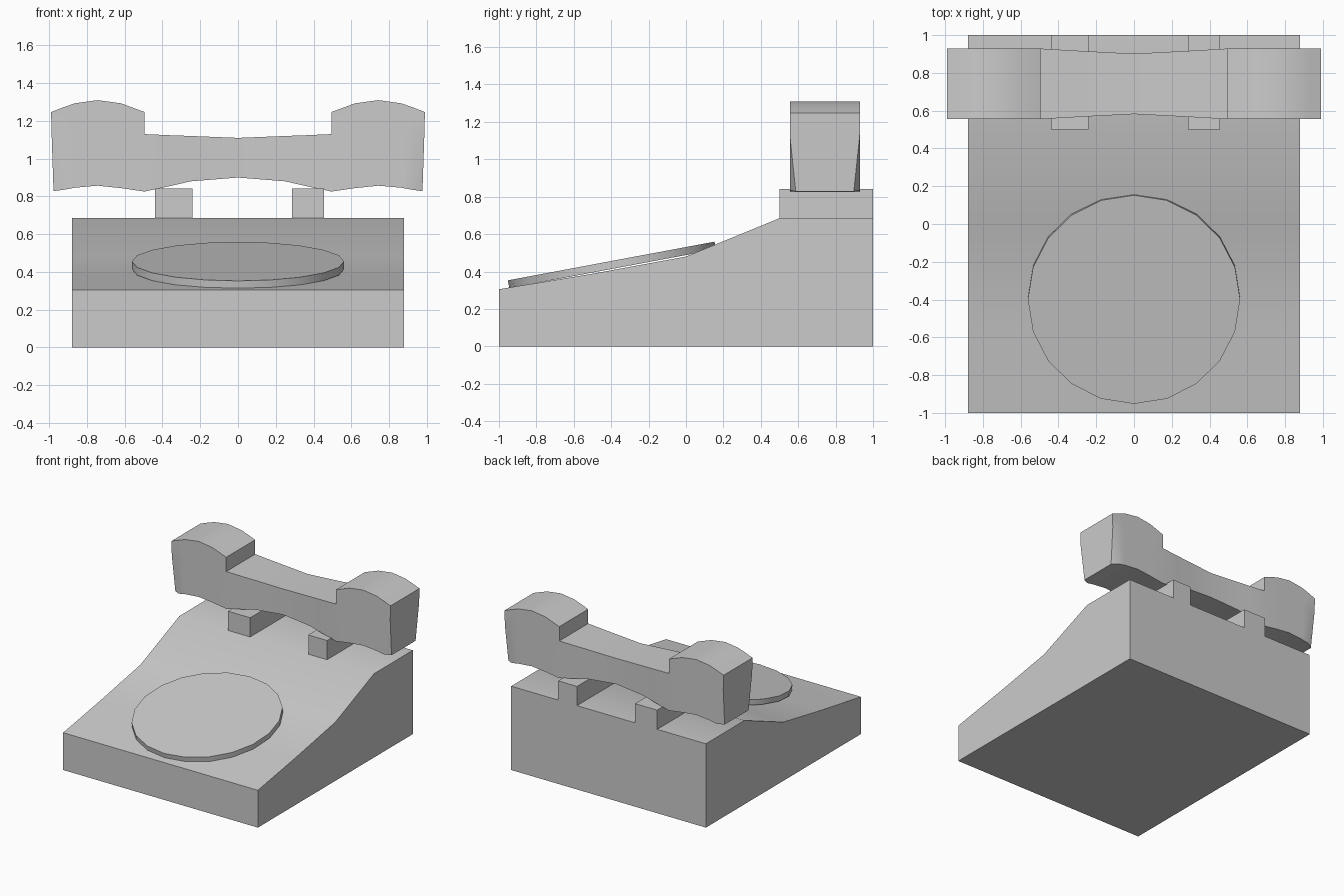
import bpy, bmesh, math
from mathutils import Matrix

if "Cube" in bpy.data.objects:
    bpy.data.objects.remove(bpy.data.objects["Cube"])


def finish(name, bm):
    bmesh.ops.remove_doubles(bm, verts=bm.verts, dist=0.0005)
    bmesh.ops.recalc_face_normals(bm, faces=bm.faces)
    mesh = bpy.data.meshes.new(name)
    bm.to_mesh(mesh)
    bm.free()
    obj = bpy.data.objects.new(name, mesh)
    bpy.context.collection.objects.link(obj)
    bpy.ops.object.select_all(action='DESELECT')
    obj.select_set(True)
    bpy.context.view_layer.objects.active = obj
    bpy.ops.object.shade_smooth_by_angle(angle=math.radians(25))
    return obj


def extrude_x(name, profile, x0, x1):
    bm = bmesh.new()
    face = bm.faces.new([bm.verts.new((x0, y, z)) for y, z in profile])
    new = bmesh.ops.extrude_face_region(bm, geom=[face])["geom"]
    verts = [g for g in new if isinstance(g, bmesh.types.BMVert)]
    bmesh.ops.translate(bm, verts=verts, vec=(x1 - x0, 0, 0))
    # extrude_face_region keeps the start face as the other cap
    return finish(name, bm)


# Sloped telephone body
extrude_x("body", [(-1, 0), (1, 0), (1, 0.685), (0.5, 0.685),
                   (0, 0.48), (-0.5, 0.388), (-1, 0.305)], -0.88, 0.88)

# Two cradle rests
for side, x0, x1 in (("left", -0.44, -0.24), ("right", 0.285, 0.455)):
    extrude_x(side + "_cradle_rest",
              [(0.5, 0.66), (1, 0.66), (1, 0.842), (0.5, 0.842)], x0, x1)

# Tilted dial disc
bm = bmesh.new()
bmesh.ops.create_cone(bm, cap_ends=True, segments=20, radius1=0.562, radius2=0.562, depth=0.042)
for v in bm.verts:
    v.co.z -= 0.021
bm.transform(Matrix.Translation((0, -0.4, 0.456)) @ Matrix.Rotation(math.radians(10.6), 4, 'X')
             @ Matrix.Rotation(math.radians(18), 4, 'Z'))
finish("dial", bm)

# Handset, half lofted from the middle outwards then mirrored
# station: x at shoulder, x at bottom, bottom z, bottom half width, shoulder z, half width, top z
YC = 0.742
stations = [
    (0.00, 0.00, 0.900, 0.160, 1.110, 0.160, None),
    (0.25, 0.25, 0.880, 0.173, 1.120, 0.173, None),
    (0.36, 0.36, 0.855, 0.179, 1.124, 0.179, None),
    (0.495, 0.495, 0.826, 0.187, 1.130, 0.187, 1.247),
    (0.62, 0.62, 0.844, 0.187, 1.130, 0.187, 1.293),
    (0.743, 0.743, 0.857, 0.187, 1.130, 0.187, 1.310),
    (0.865, 0.865, 0.846, 0.187, 1.130, 0.187, 1.293),
    (0.93, 0.925, 0.835, 0.187, 1.130, 0.187, 1.270),
    (0.987, 0.977, 0.828, 0.155, 1.130, 0.187, 1.247),
]
bm = bmesh.new()


def quad(*pts):
    bm.faces.new([bm.verts.new(p) for p in pts])


def pairs(s, m):
    x, xb, zb, wb, zs, w, zt = s
    levels = [(xb, zb, wb), (x, zs, w)] + ([(x + (0.003 if x > 0.95 else 0), zt, w)] if zt else [])
    return [((m * a, YC - h, z), (m * a, YC + h, z)) for a, z, h in levels]


for m in (-1, 1):
    rings = [pairs(s, m) for s in stations]
    for a, b in zip(rings, rings[1:]):
        n = min(len(a), len(b))
        for k in range(n - 1):
            for side in (0, 1):
                quad(a[k][side], b[k][side], b[k + 1][side], a[k + 1][side])
        for k in (0, n - 1):
            quad(a[k][0], b[k][0], b[k][1], a[k][1])
    step, end = rings[3], rings[-1]
    quad(step[1][0], step[1][1], step[2][1], step[2][0])
    for k in (0, 1):
        quad(end[k][0], end[k][1], end[k + 1][1], end[k + 1][0])
finish("handset", bm)
